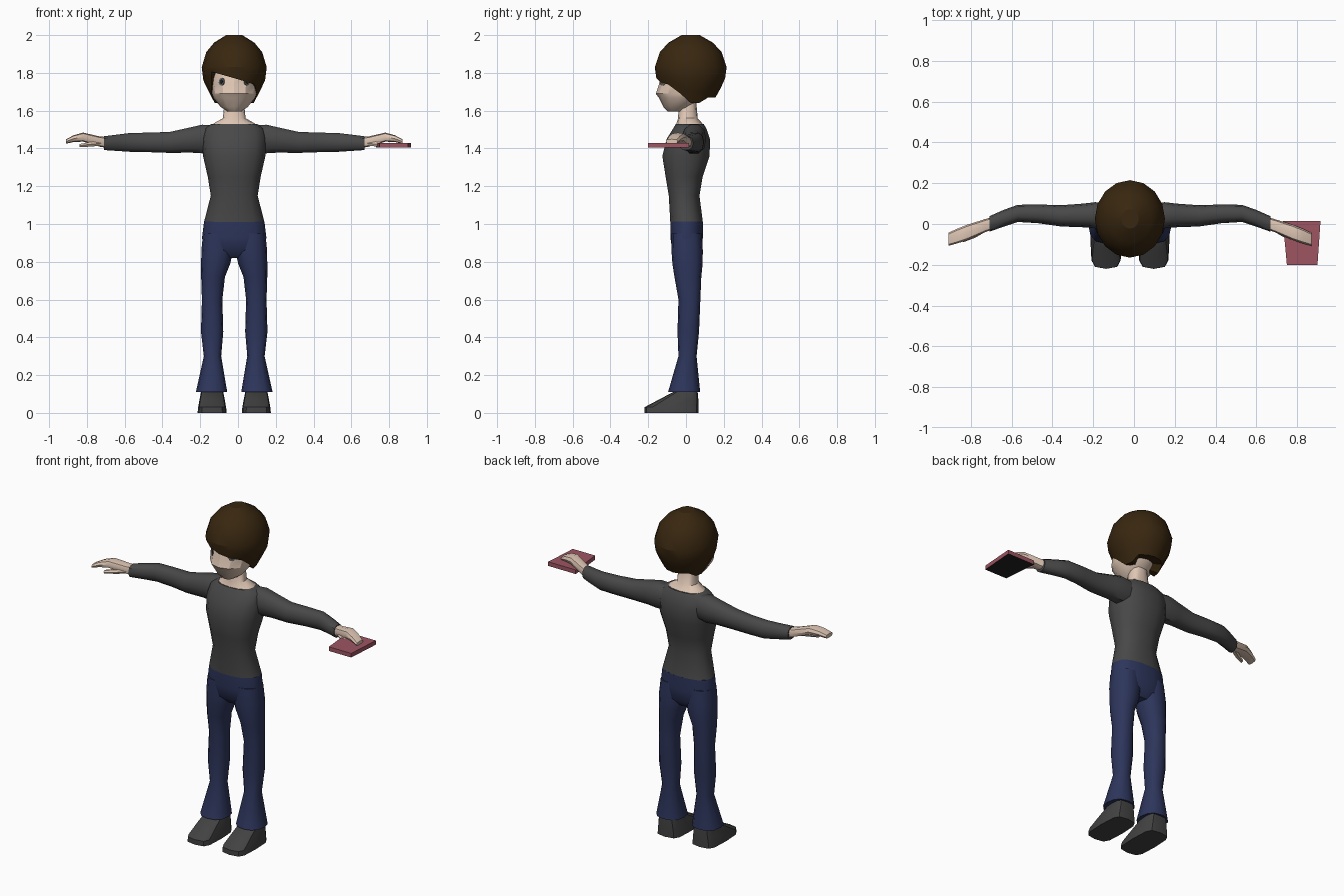
import bpy, bmesh, math
from mathutils import Vector

if "Cube" in bpy.data.objects:
    bpy.data.objects.remove(bpy.data.objects["Cube"])

MID = -0.02  # body's own centre line


def material(name, r, g, b):
    m = bpy.data.materials.new(name)
    m.use_nodes = True
    m.diffuse_color = (r, g, b, 1)
    bsdf = m.node_tree.nodes["Principled BSDF"]
    bsdf.inputs["Base Color"].default_value = (r, g, b, 1)
    bsdf.inputs["Roughness"].default_value = 0.8
    return m


SKIN = material("skin", 0.74, 0.57, 0.46)
SHIRT = material("charcoal shirt", 0.065, 0.065, 0.065)
JEANS = material("navy denim", 0.026, 0.036, 0.105)
HAIR = material("dark brown hair", 0.04, 0.02, 0.005)
SHOE = material("dark grey shoe", 0.055, 0.055, 0.055)
COVER = material("rose cover", 0.34, 0.09, 0.12)
BLACK = material("black", 0.016, 0.016, 0.016)
SLATE = material("slate eye", 0.12, 0.13, 0.14)


def finish(name, bm, mats, angle=40):
    bmesh.ops.recalc_face_normals(bm, faces=bm.faces)
    mesh = bpy.data.meshes.new(name)
    bm.to_mesh(mesh)
    bm.free()
    obj = bpy.data.objects.new(name, mesh)
    bpy.context.collection.objects.link(obj)
    for m in mats:
        mesh.materials.append(m)
    bpy.ops.object.select_all(action="DESELECT")
    obj.select_set(True)
    bpy.context.view_layer.objects.active = obj
    bpy.ops.object.shade_smooth_by_angle(angle=math.radians(angle))
    return obj


def bridge(bm, rings, caps=True):
    for a, b in zip(rings, rings[1:]):
        n = len(a)
        for i in range(n):
            j = (i + 1) % n
            bm.faces.new((a[i], a[j], b[j], b[i]))
    if caps:
        bm.faces.new(rings[0])
        bm.faces.new(rings[-1])


def loft(name, stations, mat, axis="z", side=1, sides=12, power=0.85, angle=40):
    """Stations: position on the axis, two centre values, two radii."""
    bm = bmesh.new()
    rings = []
    for t, c1, c2, r1, r2 in stations:
        ring = []
        for i in range(sides):
            a = math.tau * i / sides
            u, v = (math.copysign(abs(f) ** power, f) if abs(f) > 1e-6 else 0
                    for f in (math.cos(a), math.sin(a)))
            u, v = c1 + r1 * u, c2 + r2 * v
            x, y, z = (u, v, t) if axis == "z" else (t, u, v)
            ring.append(bm.verts.new((MID + side * x, y, z)))
        rings.append(ring)
    bridge(bm, rings)
    return finish(name, bm, [mat], angle)


# Torso and neck
loft("sweater", [
    (1.01, 0, 0.003, 0.16, 0.088), (1.15, 0, -0.01, 0.124, 0.083),
    (1.25, 0, -0.01, 0.14, 0.1), (1.36, 0, 0, 0.165, 0.128),
    (1.45, 0, 0.012, 0.172, 0.117), (1.505, 0, 0.02, 0.16, 0.09),
    (1.53, 0, 0.02, 0.12, 0.075)], SHIRT, sides=14)
loft("neck", [
    (1.52, 0, 0.02, 0.118, 0.074), (1.533, 0, 0.018, 0.108, 0.068),
    (1.56, 0, 0.01, 0.06, 0.052), (1.66, 0, 0.008, 0.05, 0.045)], SKIN)

# Head, with its pointed lower face
head = loft("head", [
    (1.595, 0, -0.055, 0.035, 0.04), (1.62, 0, -0.045, 0.072, 0.075),
    (1.67, 0, -0.03, 0.112, 0.115), (1.69, 0, -0.03, 0.117, 0.13),
    (1.74, 0, -0.015, 0.124, 0.128), (1.8, 0, 0, 0.125, 0.135),
    (1.88, 0, 0.02, 0.11, 0.12)], SKIN, power=1.0, angle=30)

# Eyes, thin discs laid on the face
bpy.context.view_layer.update()
for label, s in (("right", -1), ("left", 1)):
    hit, point, normal, _ = head.ray_cast(Vector((MID + s * 0.065, -1, 1.753)), Vector((0, 1, 0)))
    for part, radius, lift, mat in (("eye", 0.021, 0.002, SLATE), ("pupil", 0.011, 0.004, BLACK)):
        bm = bmesh.new()
        bmesh.ops.create_cone(bm, cap_ends=True, segments=10, radius1=radius,
                              radius2=radius, depth=0.004)
        disc = finish(f"{label}_{part}", bm, [mat])
        disc.location = point + normal * lift
        disc.rotation_euler = normal.to_track_quat("Z", "Y").to_euler()

# Hair: a bowl whose lower edge is a slanted fringe in front and longer behind
PROFILE = [(2.0, 0.25), (1.96, 0.62), (1.91, 0.86), (1.83, 1.0),
           (1.76, 0.95), (1.7, 0.78), (1.64, 0.6)]


def hair_scale(z):
    for (z1, s1), (z2, s2) in zip(PROFILE, PROFILE[1:]):
        if z >= z2:
            return s1 + (s2 - s1) * (z1 - z) / (z1 - z2)
    return PROFILE[-1][1]


def hair_edge(a):
    turn = abs(math.degrees(a))
    if turn < 60:
        return 1.772 - 0.28 * 0.17 * math.sin(a)
    if turn < 75:
        return 1.69
    return 1.64 if turn < 130 else 1.67


bm = bmesh.new()
COLS = 16
angles = [math.tau * i / COLS - math.pi for i in range(COLS)]
rings = []
for z, _ in PROFILE + [(0, 0)]:
    ring = []
    for a in angles:
        # the upper rows stay level; the lower rows spread down to the edge
        low = hair_edge(a)
        zz = z if z >= 1.83 else 1.83 - (1.83 - z) / 0.19 * (1.83 - low)
        s = hair_scale(zz)
        if z == 0:  # inner lip closing the underside
            zz, s = low + 0.012, hair_scale(low) * 0.5
        ring.append(bm.verts.new((MID + 0.172 * s * math.sin(a),
                                  0.025 - 0.19 * s * math.cos(a), zz)))
    rings.append(ring)
bridge(bm, rings)
finish("hair", bm, [HAIR], 25)

# Hips
loft("hips", [
    (0.82, 0, 0.01, 0.08, 0.045), (0.86, 0, 0.006, 0.165, 0.08),
    (0.93, 0, 0.003, 0.17, 0.088), (1.012, 0, 0.003, 0.16, 0.088)], JEANS, sides=14)

# Limbs, built once and mirrored
for label, s in (("right", -1), ("left", 1)):
    loft(f"{label}_trouser_leg", [
        (0.11, 0.12, -0.01, 0.083, 0.085), (0.3, 0.115, 0.008, 0.046, 0.048),
        (0.43, 0.117, 0.012, 0.059, 0.057), (0.6, 0.117, 0.018, 0.054, 0.058),
        (0.72, 0.112, 0.01, 0.063, 0.071), (0.79, 0.098, 0.008, 0.077, 0.08),
        (0.86, 0.09, 0.006, 0.084, 0.083), (0.95, 0.085, 0.003, 0.08, 0.08)],
        JEANS, side=s)
    loft(f"{label}_shoe", [
        (0, 0.117, -0.077, 0.077, 0.143), (0.03, 0.117, -0.077, 0.074, 0.143),
        (0.075, 0.117, -0.035, 0.066, 0.1), (0.13, 0.117, 0.015, 0.055, 0.045)],
        SHOE, side=s, power=0.5, angle=35)
    loft(f"{label}_sleeve", [
        (0.1, 0.04, 1.45, 0.06, 0.075), (0.17, 0.043, 1.45, 0.064, 0.079),
        (0.23, 0.042, 1.445, 0.058, 0.07), (0.34, 0.04, 1.432, 0.052, 0.058),
        (0.45, 0.05, 1.432, 0.046, 0.054), (0.55, 0.052, 1.432, 0.042, 0.052),
        (0.62, 0.028, 1.43, 0.041, 0.045), (0.69, 0, 1.428, 0.038, 0.038)],
        SHIRT, axis="x", side=s, sides=10)
    loft(f"{label}_hand", [
        (0.66, 0.008, 1.43, 0.03, 0.03), (0.71, -0.008, 1.436, 0.032, 0.027),
        (0.8, -0.042, 1.46, 0.038, 0.024), (0.85, -0.06, 1.452, 0.036, 0.018),
        (0.89, -0.075, 1.437, 0.032, 0.012)],
        SKIN, axis="x", side=s, sides=8, power=0.7)
    loft(f"{label}_thumb", [
        (0.7, -0.015, 1.428, 0.018, 0.014), (0.76, -0.05, 1.422, 0.018, 0.014),
        (0.82, -0.078, 1.415, 0.012, 0.009)],
        SKIN, axis="x", side=s, sides=6)

# Tablet under the left hand: rose case, black face downwards
bm = bmesh.new()
outline = [(0.73, 0.015), (0.915, 0.015), (0.9, -0.2), (0.75, -0.2)]
bridge(bm, [[bm.verts.new((x, y, z)) for x, y in outline] for z in (1.405, 1.43)])
bmesh.ops.recalc_face_normals(bm, faces=bm.faces)
for face in bm.faces:
    face.material_index = int(face.normal.z < -0.5)
finish("tablet", bm, [COVER, BLACK], 20)
